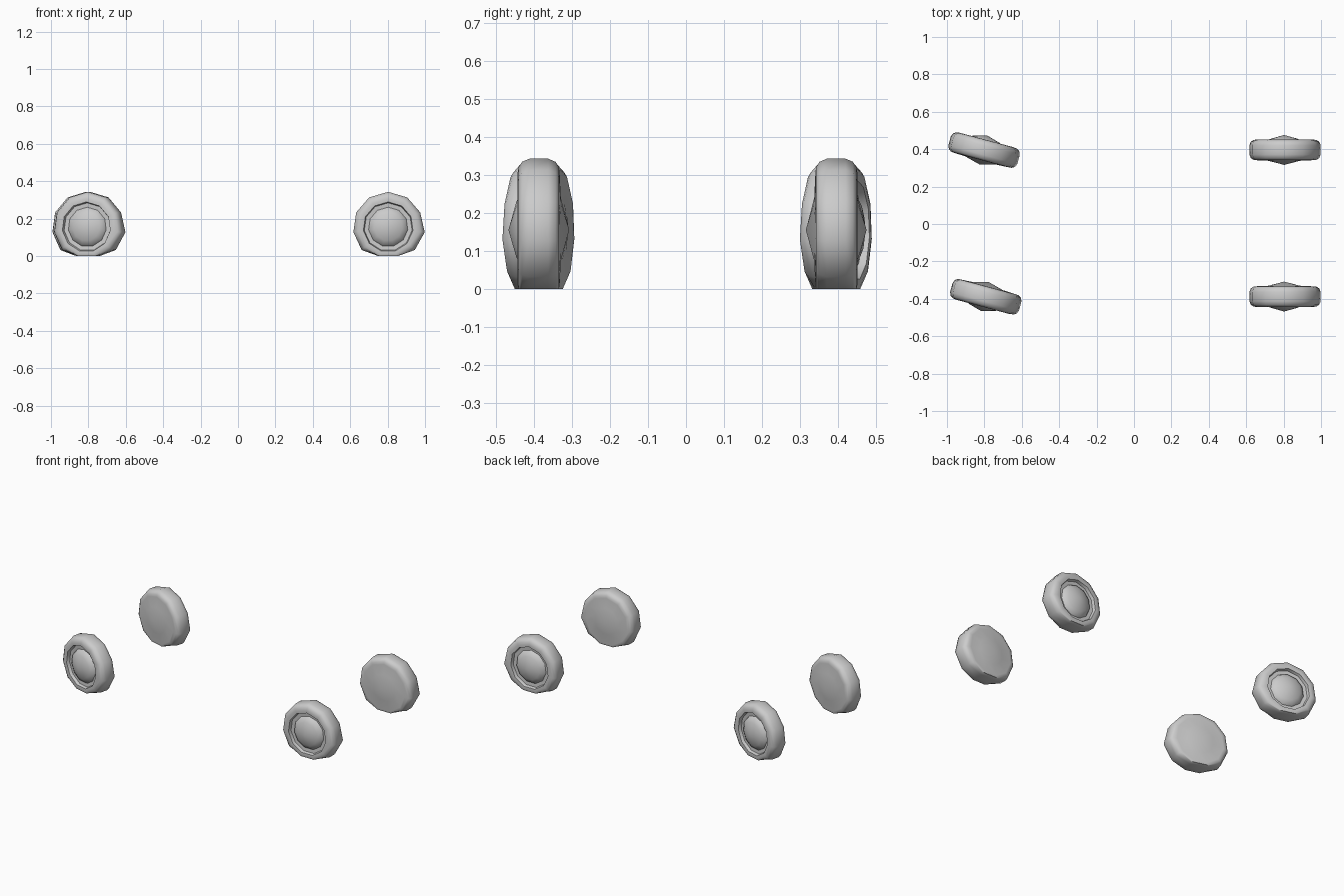
import bpy, bmesh, math
from mathutils import Matrix, Vector

if "Cube" in bpy.data.objects:
    bpy.data.objects.remove(bpy.data.objects["Cube"])

SIDES = 11
HUB_Z = 0.155

# wheel cross-section: (axial distance outwards, radius), inner centre to outer centre
PROFILE = [(-0.08, 0), (-0.058, 0.085), (-0.055, 0.15), (-0.053, 0.166),
           (-0.044, 0.18), (-0.025, 0.188), (0.025, 0.188), (0.044, 0.18),
           (0.053, 0.166), (0.056, 0.15), (0.055, 0.134), (0.036, 0.129),
           (0.034, 0.106), (0.045, 0.099), (0.059, 0.075), (0.08, 0)]


def wheel(name, x, y, turn):
    side = 1 if y > 0 else -1          # rim faces away from the centre line
    bm = bmesh.new()
    rings = []
    for a, r in PROFILE:
        if r == 0:
            rings.append([bm.verts.new((0, side * a, HUB_Z))])
            continue
        ring = []
        for i in range(SIDES):
            t = math.pi / 2 - i * math.tau / SIDES
            # slight bulge on one side of the tyre
            rr = r * (1.05 if i == 3 and r > 0.16 else 1)
            z = HUB_Z + rr * math.sin(t)
            # tyre is pressed flat on the floor
            ring.append(bm.verts.new((rr * math.cos(t), side * a, max(z, 0))))
        rings.append(ring)
    for p, q in zip(rings, rings[1:]):
        for i in range(SIDES):
            j = (i + 1) % SIDES
            if len(p) == 1:
                bm.faces.new((p[0], q[i], q[j]))
            elif len(q) == 1:
                bm.faces.new((p[i], q[0], p[j]))
            else:
                bm.faces.new((p[i], q[i], q[j], p[j]))
    bmesh.ops.recalc_face_normals(bm, faces=bm.faces)
    # steering angle and position
    bm.transform(Matrix.Translation(Vector((x, y, 0))) @ Matrix.Rotation(turn, 4, 'Z'))
    mesh = bpy.data.meshes.new(name)
    bm.to_mesh(mesh)
    bm.free()
    ob = bpy.data.objects.new(name, mesh)
    bpy.context.collection.objects.link(ob)
    bpy.ops.object.select_all(action='DESELECT')
    ob.select_set(True)
    bpy.context.view_layer.objects.active = ob
    bpy.ops.object.shade_smooth_by_angle(angle=math.radians(45))


# straight pair on the right, steered pair on the left
STEER = math.radians(-15)
wheel("straight_wheel_front", 0.803, -0.388, 0)
wheel("straight_wheel_back", 0.803, 0.396, 0)
wheel("steered_wheel_front", -0.797, -0.388, STEER)
wheel("steered_wheel_back", -0.806, 0.396, STEER)
